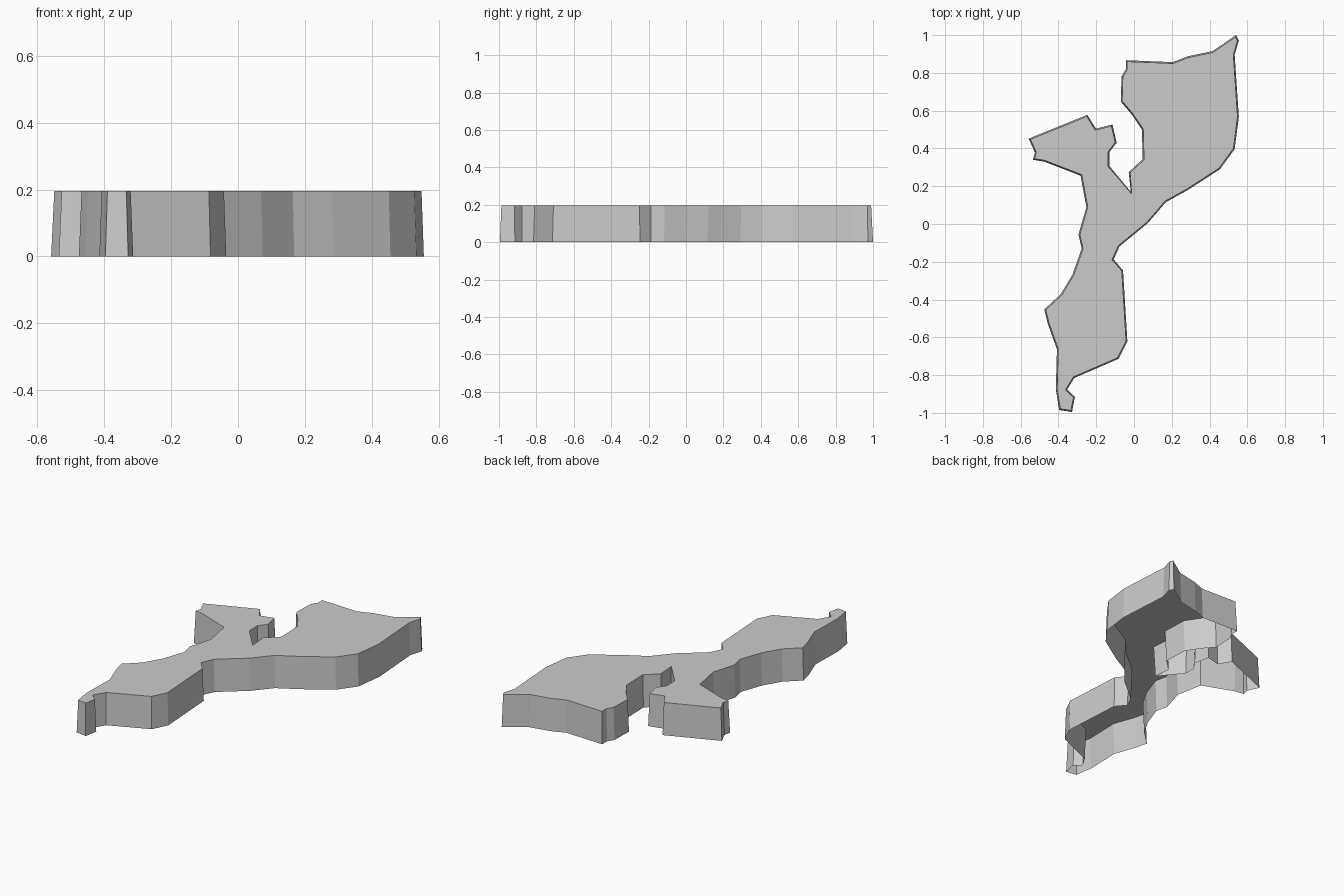
import bpy, bmesh
from mathutils import Vector

HEIGHT, INSET = 0.196, 0.007

# Base outline, clockwise from the north-east tip
outline = [
    (0.54, 1.0), (0.555, 0.972), (0.533, 0.895), (0.555, 0.567), (0.533, 0.397),
    (0.455, 0.29), (0.285, 0.18), (0.168, 0.115), (0.074, 0.005), (-0.076, -0.118),
    (-0.108, -0.187), (-0.058, -0.246), (-0.035, -0.62), (-0.082, -0.714),
    (-0.316, -0.815), (-0.354, -0.877), (-0.313, -0.915), (-0.328, -0.995),
    (-0.396, -0.985), (-0.414, -0.875), (-0.408, -0.663), (-0.455, -0.532),
    (-0.475, -0.452), (-0.388, -0.372), (-0.325, -0.266), (-0.277, -0.13),
    (-0.294, -0.055), (-0.252, 0.09), (-0.283, 0.256), (-0.475, 0.33),
    (-0.535, 0.34), (-0.525, 0.38), (-0.558, 0.452), (-0.247, 0.578),
    (-0.202, 0.505), (-0.114, 0.527), (-0.092, 0.43), (-0.13, 0.38),
    (-0.13, 0.307), (-0.017, 0.17), (-0.028, 0.275), (0.046, 0.343),
    (0.042, 0.5), (-0.012, 0.58), (-0.07, 0.648), (-0.066, 0.782),
    (-0.043, 0.82), (-0.043, 0.867), (0.205, 0.857), (0.285, 0.888), (0.415, 0.915),
]
pts = [Vector(p) for p in reversed(outline)]
count = len(pts)


def inset_corner(i):
    """Move a corner inwards by INSET, mitred between its two edges."""
    a = (pts[i] - pts[i - 1]).normalized()
    b = (pts[(i + 1) % count] - pts[i]).normalized()
    na, nb = Vector((-a.y, a.x)), Vector((-b.y, b.x))
    return pts[i] + (na + nb) * INSET / max(0.35, 1 + na.dot(nb))


# Slightly tapered slab: top cap and side walls, open underneath
bm = bmesh.new()
low = [bm.verts.new((p.x, p.y, 0)) for p in pts]
high = [bm.verts.new((*inset_corner(i), HEIGHT)) for i in range(count)]
bm.faces.new(high)
for i in range(count):
    j = (i + 1) % count
    bm.faces.new((low[i], low[j], high[j], high[i]))

mesh = bpy.data.meshes.new("map_slab")
bm.to_mesh(mesh)
bm.free()
slab = bpy.data.objects.new("map_slab", mesh)
bpy.context.collection.objects.link(slab)
